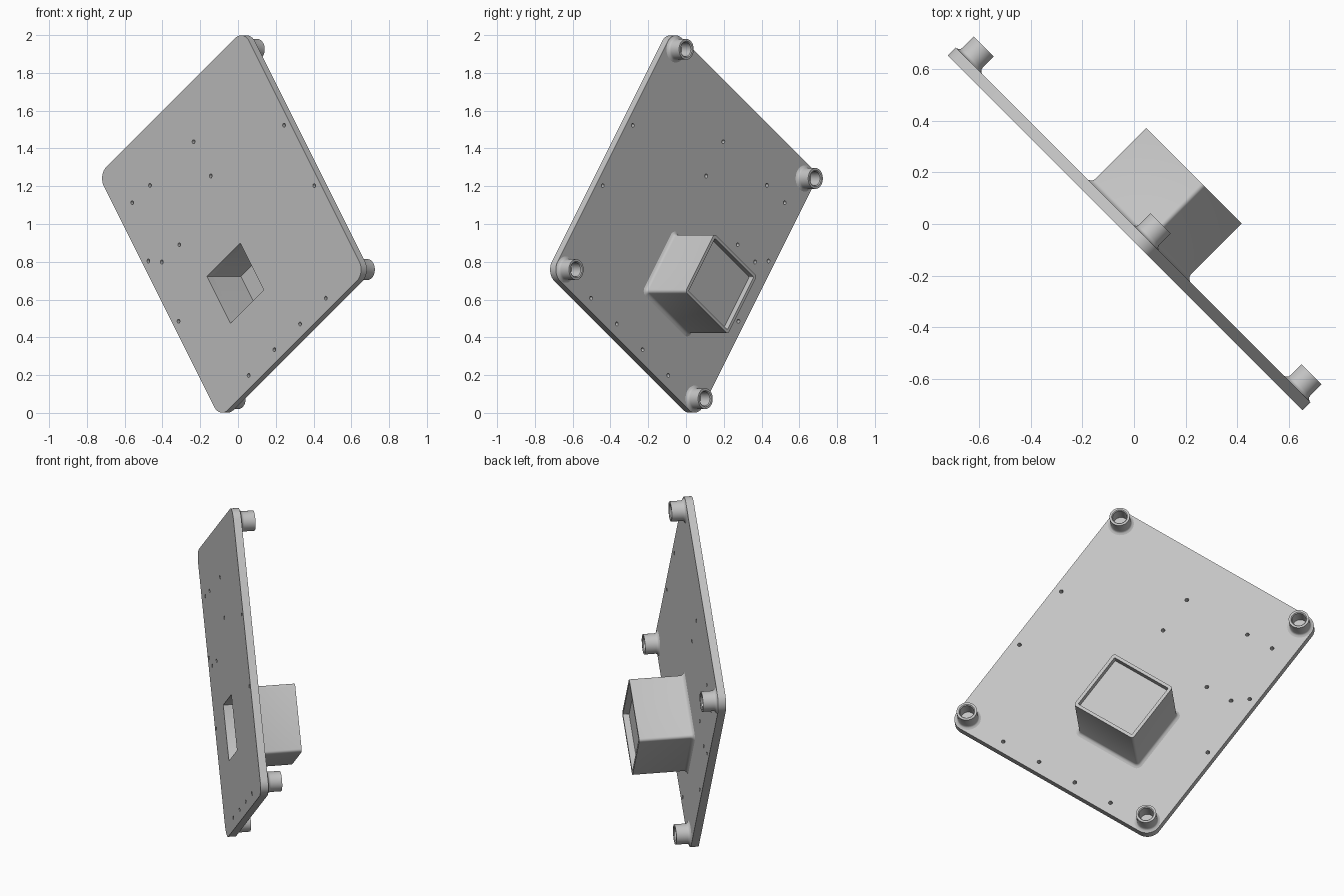
import bpy, bmesh, math
from mathutils import Vector, Matrix

cube = bpy.data.objects.get("Cube")
if cube:
    bpy.data.objects.remove(cube, do_unlink=True)

grey = bpy.data.materials.new("plain_grey")
grey.use_nodes = True
COLOUR = (0.55, 0.55, 0.55, 1)
grey.diffuse_color = COLOUR
grey.node_tree.nodes["Principled BSDF"].inputs["Base Color"].default_value = COLOUR

# Tilted frame of the upright plate: P across, Q along, N out of the back
tilt = math.atan(math.sqrt(0.5))
U, Z = Vector((1, -1, 0)).normalized(), Vector((0, 0, 1))
P = U * math.cos(tilt) + Z * math.sin(tilt)
Q = Z * math.cos(tilt) - U * math.sin(tilt)
N = Vector((1, 1, 0)).normalized()
FRAME = Matrix.Translation(Z) @ Matrix((P, Q, N)).transposed().to_4x4()

FRONT, BACK = -0.048, -0.005


def rounded(hx, hy, r, steps):
    """Outline of a rounded rectangle; a circle when hx = hy = r."""
    pts = []
    for k, (sx, sy) in enumerate(((1, 1), (-1, 1), (-1, -1), (1, -1))):
        for i in range(steps):
            a = math.pi / 2 * (k + (i + (0.5 if hx == r else 0)) / (steps if hx == r else steps - 1))
            pts.append((sx * (hx - r) + r * math.cos(a), sy * (hy - r) + r * math.sin(a)))
    return pts


def loft(bm, centre, rings, steps=6):
    """Skin (hx, hy, radius, depth) rings in order and cap both ends."""
    rows = [[bm.verts.new((centre[0] + x, centre[1] + y, n)) for x, y in rounded(hx, hy, r, steps)]
            for hx, hy, r, n in rings]
    for a, b in zip(rows, rows[1:]):
        for i in range(len(a)):
            j = (i + 1) % len(a)
            bm.faces.new((a[i], a[j], b[j], b[i]))
    bm.faces.new(rows[0])
    bm.faces.new(rows[-1])


def finish(name, bm):
    bm.transform(FRAME)
    bmesh.ops.recalc_face_normals(bm, faces=bm.faces)
    mesh = bpy.data.meshes.new(name)
    bm.to_mesh(mesh)
    bm.free()
    mesh.materials.append(grey)
    obj = bpy.data.objects.new(name, mesh)
    bpy.context.collection.objects.link(obj)
    return obj


def smooth(obj):
    bpy.ops.object.select_all(action="DESELECT")
    obj.select_set(True)
    bpy.context.view_layer.objects.active = obj
    bpy.ops.object.shade_smooth_by_angle(angle=math.radians(35))


# Mounting plate with rounded corners
bm = bmesh.new()
loft(bm, (0, 0), [(0.666, 0.788, 0.074, n) for n in (FRONT, BACK)], 10)
plate = finish("mounting_plate", bm)

# Cutter: window and small through holes
WINDOW = (-0.158, -0.272)
HALF = 0.153
holes = [(sx * 0.622, sy) for sx in (-1, 1) for sy in (0.2, -0.191)]
holes += [(0.349 - 0.236 * i, -0.728) for i in range(4)]
holes += [(0.019, 0.52), (0.019, 0.298), (-0.381, 0.52), (-0.543, 0.522),
          (-0.384, 0.137), (-0.543, 0.138)]
bm = bmesh.new()
loft(bm, WINDOW, [(HALF, HALF, 0.004, n) for n in (-0.1, 0.05)], 3)
for c in holes:
    loft(bm, c, [(0.0105, 0.0105, 0.0105, n) for n in (-0.1, 0.05)], 4)
cutter = finish("hole_cutter", bm)
cutter.hide_render = True
mod = plate.modifiers.new("holes", "BOOLEAN")
mod.operation, mod.solver, mod.object = "DIFFERENCE", "EXACT", cutter
bpy.ops.object.select_all(action="DESELECT")
bpy.context.view_layer.objects.active = plate
bpy.ops.object.modifier_apply(modifier=mod.name)
bpy.data.objects.remove(cutter, do_unlink=True)
smooth(plate)

# Square housing: front pocket, flared foot, outer wall, rim and shallow back recess
HX, HY, R = 0.195, 0.188, 0.016
flare = [(0.018, BACK), (0.009, 0.0), (0.003, 0.006), (0, 0.015)]
rings = [(HALF, HALF, 0.004, 0.206), (HALF, HALF, 0.004, BACK)]
rings += [(HX + f, HY + f, R + f, n) for f, n in flare]
rings += [(HX, HY, R, 0.296)]
rings += [(HX - 0.018, HY - 0.018, 0.005, n) for n in (0.296, 0.262)]
bm = bmesh.new()
loft(bm, (-0.157, -0.278), rings[2:], 6)
# The pocket replaces the flat base of the housing
base = min(bm.faces, key=lambda f: f.calc_center_median().z)
rim = list(base.verts)
bmesh.ops.delete(bm, geom=[base], context="FACES_ONLY")
pocket = [[bm.verts.new((WINDOW[0] + x, WINDOW[1] + y, n)) for x, y in rounded(HALF, HALF, 0.004, 6)]
          for n in (BACK, 0.206)]
for a, b in ((rim, pocket[0]), (pocket[0], pocket[1])):
    for i in range(len(a)):
        j = (i + 1) % len(a)
        bm.faces.new((a[i], a[j], b[j], b[i]))
bm.faces.new(pocket[1])
smooth(finish("square_housing", bm))

# Hollow corner standoffs with flared feet
profile = [(0.07, BACK), (0.061, 0.0), (0.057, 0.005), (0.055, 0.013), (0.055, 0.074),
           (0.043, 0.074), (0.038, 0.069), (0.038, 0.0)]
for side, sx in (("right", -1), ("left", 1)):
    for level, sy in (("lower", -1), ("upper", 1)):
        bm = bmesh.new()
        loft(bm, (sx * 0.592, sy * 0.714), [(r, r, r, n) for r, n in profile], 8)
        smooth(finish(f"{level}_{side}_standoff", bm))
